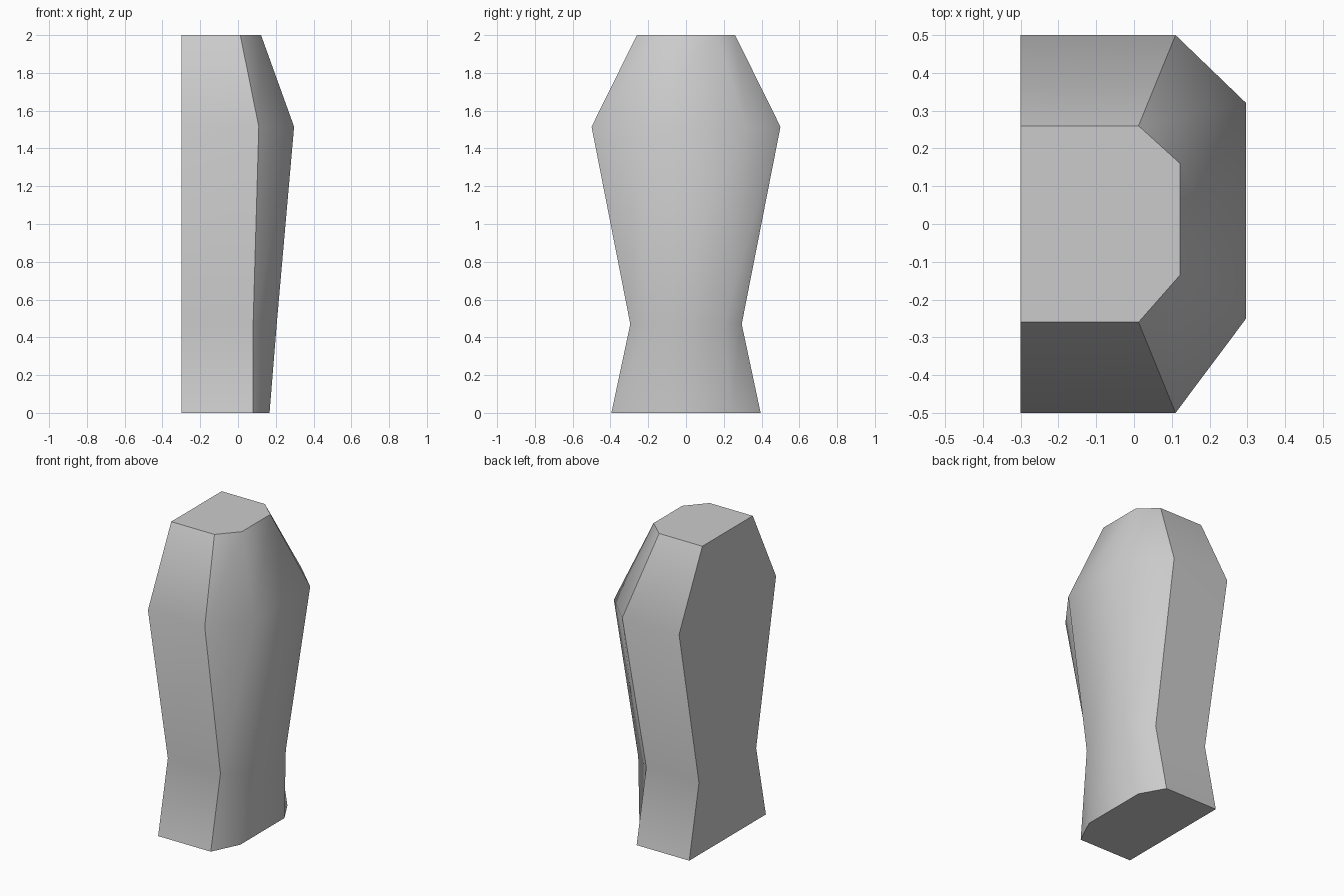
import bpy
import bmesh

cube = bpy.data.objects.get("Cube")
if cube:
    bpy.data.objects.remove(cube, do_unlink=True)

# Single plain grey material
grey = bpy.data.materials.new("light_grey")
grey.use_nodes = True
colour = (0.6, 0.6, 0.6, 1.0)
grey.diffuse_color = colour
grey.node_tree.nodes["Principled BSDF"].inputs["Base Color"].default_value = colour

# Cross-sections: height, half depth, corner x, outer x, outer front y, outer back y
INNER_X = -0.3
SECTIONS = [
    (0.0, 0.395, 0.08, 0.167, -0.215, 0.24),
    (0.47, 0.295, 0.08, 0.205, -0.19, 0.20),
    (1.515, 0.5, 0.11, 0.297, -0.25, 0.32),
    (2.0, 0.26, 0.012, 0.122, -0.135, 0.16),
]


def section_ring(bm, z, half, corner, outer, front, back):
    outline = [(INNER_X, -half), (corner, -half), (outer, front),
               (outer, back), (corner, half), (INNER_X, half)]
    return [bm.verts.new((x, y, z)) for x, y in outline]


# Loft the sections into a closed shell
bm = bmesh.new()
rings = [section_ring(bm, *s) for s in SECTIONS]
count = len(rings[0])
for low, high in zip(rings, rings[1:]):
    for i in range(count):
        j = (i + 1) % count
        bm.faces.new((low[i], low[j], high[j], high[i]))
bm.faces.new(rings[0][::-1])
bm.faces.new(rings[-1])
bmesh.ops.recalc_face_normals(bm, faces=bm.faces)

# Smooth shading, with crisp lines at the caps and the four main corners
for face in bm.faces:
    face.smooth = True
for ring in rings:
    for i in (0, 1, 4, 5):
        for edge in ring[i].link_edges:
            if edge.other_vert(ring[i]) not in ring:
                edge.smooth = False
for ring in (rings[0], rings[-1]):
    for i in range(count):
        bm.edges.get((ring[i], ring[(i + 1) % count])).smooth = False

mesh = bpy.data.meshes.new("armour_shell")
bm.to_mesh(mesh)
bm.free()
mesh.materials.append(grey)
shell = bpy.data.objects.new("armour_shell", mesh)
bpy.context.collection.objects.link(shell)
